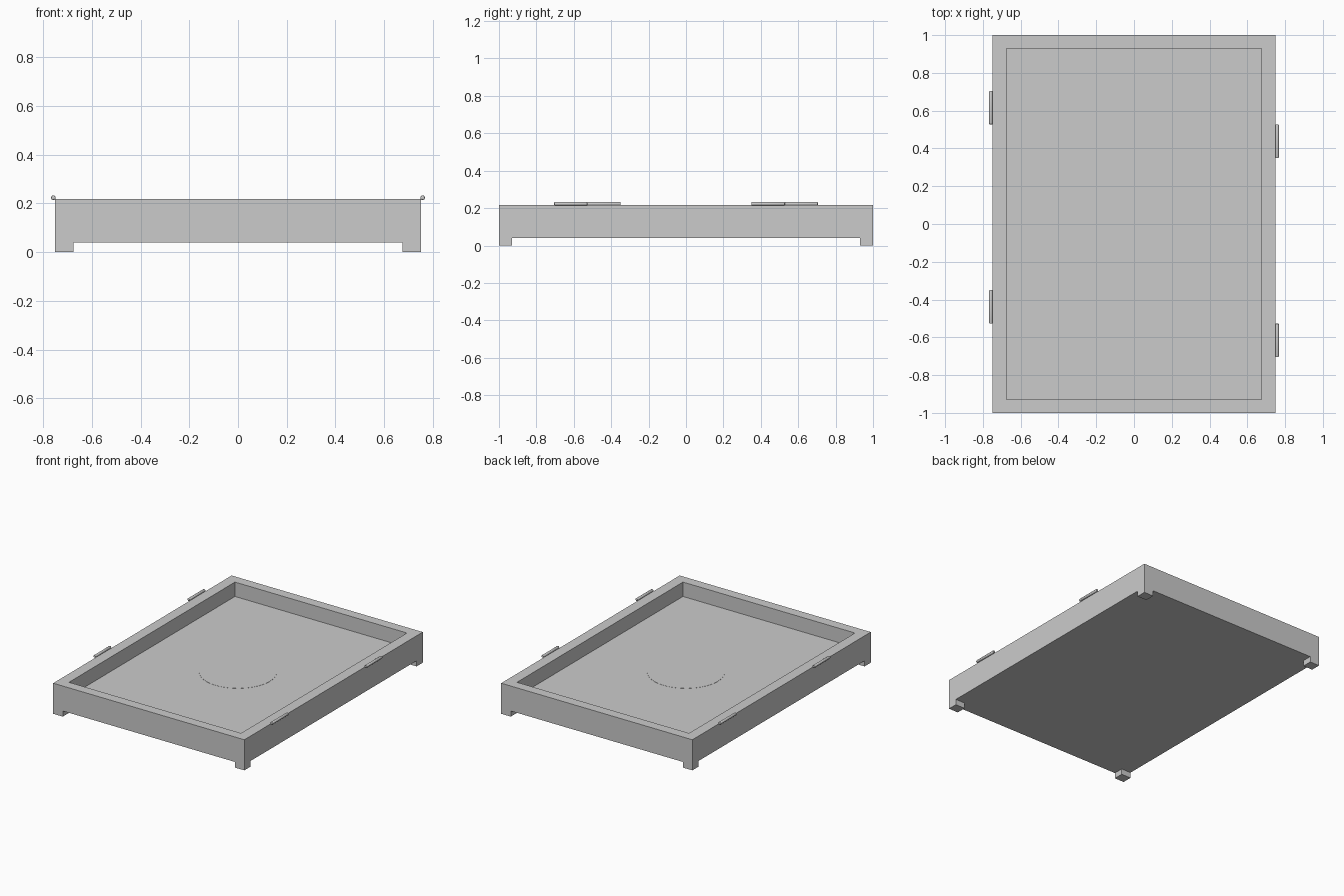
import bpy, bmesh, math
from mathutils import Matrix, Vector

if "Cube" in bpy.data.objects:
    bpy.data.objects.remove(bpy.data.objects["Cube"])

HX, HY = 0.75, 1.0        # outer half sizes
IX, IY = 0.675, 0.93      # inner half sizes
Z_BASE, Z_FLOOR, Z_TOP = 0.04, 0.115, 0.217


def finish(bm, name):
    bmesh.ops.recalc_face_normals(bm, faces=bm.faces)
    me = bpy.data.meshes.new(name)
    bm.to_mesh(me)
    bm.free()
    ob = bpy.data.objects.new(name, me)
    bpy.context.collection.objects.link(ob)
    return ob


def push(bm, faces, z):
    """Extrude the given faces separately to height z."""
    res = bmesh.ops.extrude_discrete_faces(bm, faces=faces)
    for f in res["faces"]:
        for v in f.verts:
            v.co.z = z


# Tray body: sliced box, recess pushed down, corner feet pulled out
bm = bmesh.new()
bmesh.ops.create_cube(bm, size=1)
for v in bm.verts:
    v.co = Vector((v.co.x * 2 * HX, v.co.y * 2 * HY, Z_TOP if v.co.z > 0 else Z_BASE))
for axis, d in ((0, IX), (1, IY)):
    for s in (-1, 1):
        p = Vector((0, 0, 0))
        p[axis] = s * d
        n = Vector((0, 0, 0))
        n[axis] = 1
        bmesh.ops.bisect_plane(bm, geom=bm.verts[:] + bm.edges[:] + bm.faces[:],
                               plane_co=p, plane_no=n)
bm.normal_update()
mid = lambda f: f.calc_center_median()
recess = [f for f in bm.faces if f.normal.z > 0.9 and mid(f).length < 0.4]
corners = [f for f in bm.faces if f.normal.z < -0.9
           and abs(mid(f).x) > IX and abs(mid(f).y) > IY]
push(bm, recess, Z_FLOOR)
push(bm, corners, 0)
finish(bm, "tray_body")

# Round marking on the floor
bm = bmesh.new()
bmesh.ops.create_cone(bm, cap_ends=True, segments=64, radius1=0.25, radius2=0.25,
                      depth=0.004, matrix=Matrix.Translation((0, 0, Z_FLOOR - 0.001)))
finish(bm, "floor_disc")


# Hinge barrels along the long edges, staggered from side to side
def hinge(name, x, y):
    bm = bmesh.new()
    bmesh.ops.create_cone(bm, cap_ends=True, segments=16, radius1=0.0095,
                          radius2=0.0095, depth=0.178)
    rims = [e for e in bm.edges if abs(e.verts[0].co.z - e.verts[1].co.z) < 1e-5]
    bmesh.ops.bevel(bm, geom=rims, offset=0.004, segments=2, profile=0.5, affect='EDGES')
    bmesh.ops.transform(bm, verts=bm.verts, matrix=Matrix.Translation((x, y, 0.223))
                        @ Matrix.Rotation(math.pi / 2, 4, 'X'))
    ob = finish(bm, name)
    bpy.context.view_layer.objects.active = ob
    ob.select_set(True)
    bpy.ops.object.shade_smooth_by_angle(angle=math.radians(35))
    ob.select_set(False)


for i, (s, y) in enumerate(((1, 0.438), (1, -0.616), (-1, 0.616), (-1, -0.438))):
    hinge(f"hinge_barrel_{i + 1}", s * 0.7575, y)
